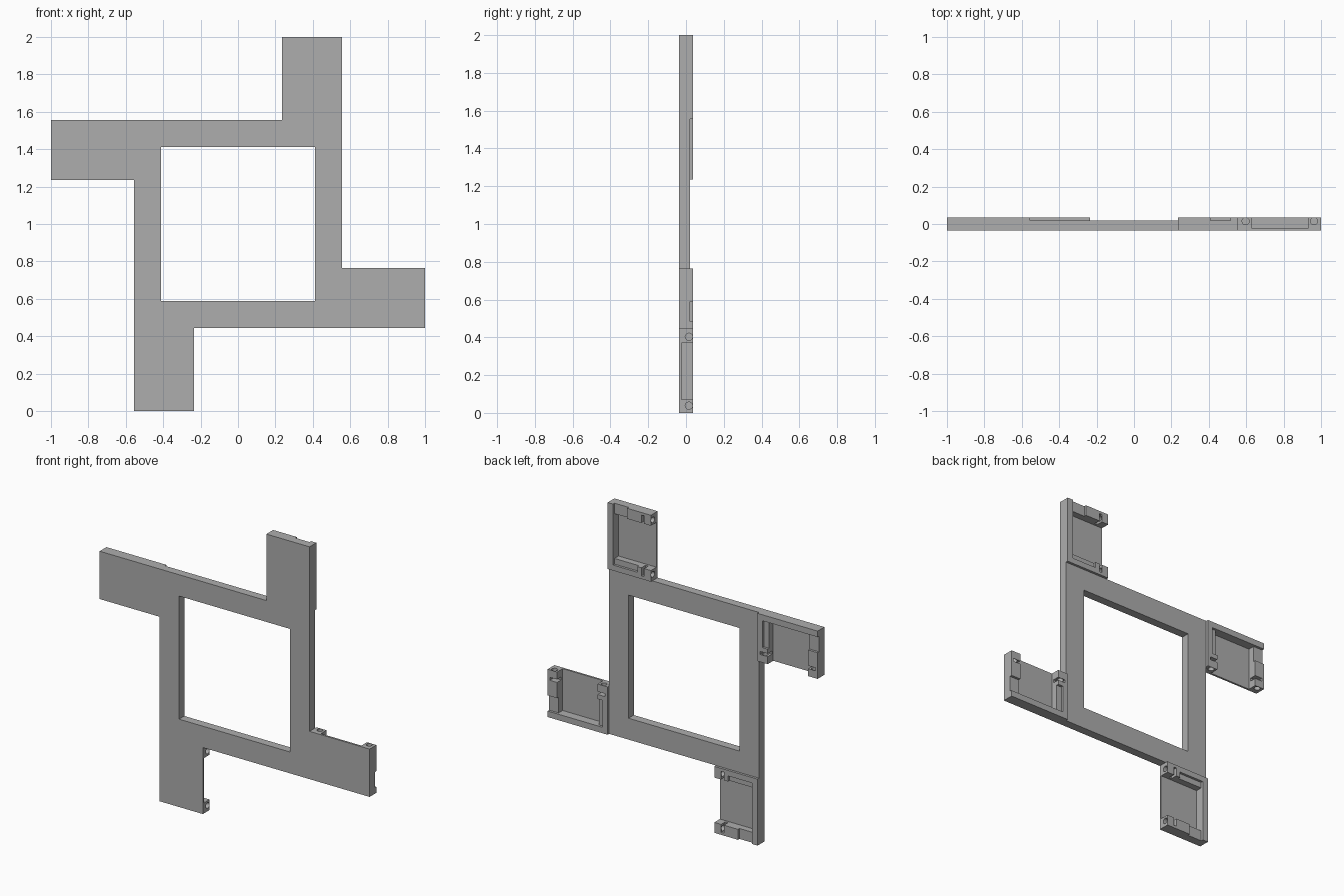
import bpy
import bmesh
from mathutils import Matrix, Vector

if "Cube" in bpy.data.objects:
    bpy.data.objects.remove(bpy.data.objects["Cube"], do_unlink=True)

HALF = 0.036      # half thickness of the arms
FRAME_TOP = 0.02  # back surface of the thinner square frame
FLOOR = -0.023    # floor of the arm pockets
IN, OUT, SIDE = 0.555, 1.0, 0.235
ABOVE = 0.1       # cutters reach past the back surface
CENTRE = Vector((0, 0, 1))

grey = bpy.data.materials.new("plain grey")
grey.use_nodes = True
colour = (0.42, 0.42, 0.42, 1)
grey.diffuse_color = colour
grey.node_tree.nodes["Principled BSDF"].inputs["Base Color"].default_value = colour


def quarter(x, z, turns):
    """Turn a point clockwise about the middle in exact quarter turns."""
    for _ in range(turns):
        x, z = z, -x
    return x, z


def finish(name, bm):
    bmesh.ops.recalc_face_normals(bm, faces=bm.faces)
    mesh = bpy.data.meshes.new(name)
    bm.to_mesh(mesh)
    bm.free()
    mesh.materials.append(grey)
    obj = bpy.data.objects.new(name, mesh)
    obj.location = CENTRE
    bpy.context.collection.objects.link(obj)
    return obj


def add_box(bm, xs, ys, zs):
    verts = bmesh.ops.create_cube(bm, size=1)["verts"]
    for v in verts:
        v.co = Vector((xs[v.co.x > 0], ys[v.co.y > 0], zs[v.co.z > 0]))
    return verts


def add_bore(bm, xs, y, z, radius):
    length = xs[1] - xs[0]
    place = Matrix.Translation(((xs[0] + xs[1]) / 2, y, z)) @ Matrix.Rotation(1.5707963, 4, "Y")
    return bmesh.ops.create_cone(bm, cap_ends=True, segments=24, radius1=radius,
                                 radius2=radius, depth=length, matrix=place)["verts"]


def cutter(name, add, shapes, turns=4):
    """Repeat the given shapes on every arm as one cutter."""
    bm = bmesh.new()
    for turn in range(turns):
        for shape in shapes:
            for v in add(bm, *shape):
                v.co.x, v.co.z = quarter(v.co.x, v.co.z, turn)
    obj = finish(name, bm)
    obj.hide_render = True
    return obj


# Pinwheel body: square with one arm running off each corner
bm = bmesh.new()
outline = []
for turn in range(4):
    for point in ((SIDE, IN), (SIDE, OUT), (IN, OUT)):
        x, z = quarter(*point, turn)
        outline.append(bm.verts.new((x, -HALF, z)))
face = bm.faces.new(outline)
new = bmesh.ops.extrude_face_region(bm, geom=[face])["geom"]
for v in new:
    if isinstance(v, bmesh.types.BMVert):
        v.co.y = HALF
body = finish("pinwheel_frame", bm)

back = (FRAME_TOP, ABOVE)
cutters = [
    # Thinner square frame and its window
    cutter("frame_recess", add_box, [((-IN, IN), back, (-IN, IN))], 1),
    cutter("window", add_box, [((-0.412, 0.412), (-ABOVE, ABOVE), (-0.412, 0.412))], 1),
    # Pocket in each arm, open on the inner side
    cutter("pocket", add_box, [((0.2, 0.515), (FLOOR, ABOVE), (0.63, 0.93))]),
    # Shelf beside the frame and notch through the end wall
    cutter("shelf_and_notch", add_box, [((0.335, 0.515), back, (0.592, 0.66)),
                                        ((0.41, 0.515), back, (0.9, 1.05))]),
    # Narrow slots behind the bores
    cutter("slots", add_box, [((0.285, 0.305), (-0.008, ABOVE), (0.575, 0.65)),
                              ((0.285, 0.305), (-0.008, ABOVE), (0.91, 0.983))]),
    # Round bores in the two corner blocks
    cutter("bores", add_bore, [((0.2, 0.295), 0.015, 0.597, 0.019),
                               ((0.2, 0.295), 0.015, 0.962, 0.019)]),
]

for tool in cutters:
    mod = body.modifiers.new(tool.name, "BOOLEAN")
    mod.operation = "DIFFERENCE"
    mod.solver = "EXACT"
    mod.object = tool

# Bake the cuts and drop the cutters
bpy.context.view_layer.update()
graph = bpy.context.evaluated_depsgraph_get()
result = bpy.data.meshes.new_from_object(body.evaluated_get(graph))
body.modifiers.clear()
body.data = result
for tool in cutters:
    bpy.data.objects.remove(tool, do_unlink=True)
